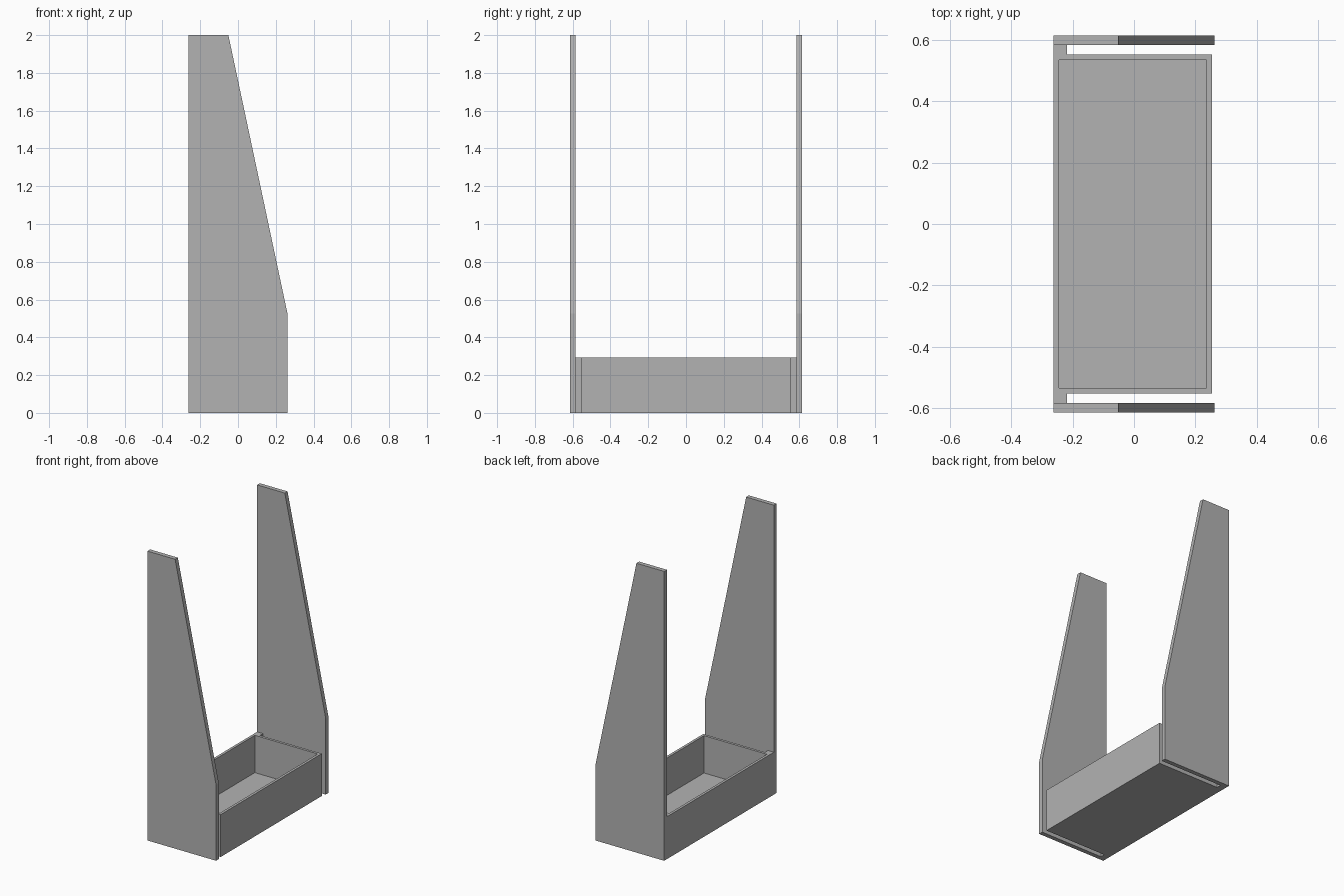
import bpy
import bmesh

if "Cube" in bpy.data.objects:
    bpy.data.objects.remove(bpy.data.objects["Cube"])

grey = bpy.data.materials.new("plain grey")
grey.diffuse_color = (0.45, 0.45, 0.45, 1)
grey.use_nodes = True
grey.node_tree.nodes["Principled BSDF"].inputs["Base Color"].default_value = grey.diffuse_color


def finish(name, bm):
    bmesh.ops.recalc_face_normals(bm, faces=bm.faces)
    mesh = bpy.data.meshes.new(name)
    bm.to_mesh(mesh)
    bm.free()
    mesh.materials.append(grey)
    obj = bpy.data.objects.new(name, mesh)
    bpy.context.collection.objects.link(obj)
    return obj


def extrude_profile(name, points, axis, start, end):
    """Extrude a flat outline along y (axis 1, points are x,z) or z (axis 2, points are x,y)."""
    bm = bmesh.new()
    place = (lambda a, b: (a, start, b)) if axis == 1 else (lambda a, b: (a, b, start))
    face = bm.faces.new([bm.verts.new(place(a, b)) for a, b in points])
    moved = bmesh.ops.extrude_face_region(bm, geom=[face])["geom"]
    for v in moved:
        if isinstance(v, bmesh.types.BMVert):
            v.co[axis] = end
    # keep the starting cap closed
    if not face.is_valid:
        bmesh.ops.holes_fill(bm, edges=bm.edges)
    return finish(name, bm)


BACK, TRAY_FRONT, PANEL_FRONT = -0.263, 0.254, 0.262
TRAY_Y, PANEL_IN, PANEL_OUT = 0.552, 0.584, 0.614
TRAY_H, FLOOR, WALL = 0.293, 0.035, 0.018

# Open tray: a box whose top is inset for the rim and pushed down to the floor
tray = extrude_profile("tray", [(BACK, -TRAY_Y), (TRAY_FRONT, -TRAY_Y),
                                (TRAY_FRONT, TRAY_Y), (BACK, TRAY_Y)], 2, 0, TRAY_H)
bm = bmesh.new()
bm.from_mesh(tray.data)
top = max(bm.faces, key=lambda f: f.calc_center_median().z)
bmesh.ops.inset_region(bm, faces=[top], thickness=WALL, use_even_offset=True)
moved = bmesh.ops.extrude_face_region(bm, geom=[top])["geom"]
for v in moved:
    if isinstance(v, bmesh.types.BMVert):
        v.co.z = FLOOR
if top.is_valid:
    bmesh.ops.delete(bm, geom=[top], context='FACES_ONLY')
bmesh.ops.recalc_face_normals(bm, faces=bm.faces)
bm.to_mesh(tray.data)
bm.free()

# Tapered side panels and the narrow spacers joining them to the tray
panel = [(BACK, 0), (PANEL_FRONT, 0), (PANEL_FRONT, 0.525), (-0.051, 2), (BACK, 2)]
spacer = [(BACK, 0), (-0.218, 0), (-0.218, TRAY_H), (BACK, TRAY_H)]
for side, s in (("front", -1), ("rear", 1)):
    extrude_profile(side + "_side_panel", panel, 1, s * PANEL_IN, s * PANEL_OUT)
    extrude_profile(side + "_spacer", spacer, 1, s * TRAY_Y, s * PANEL_IN)
